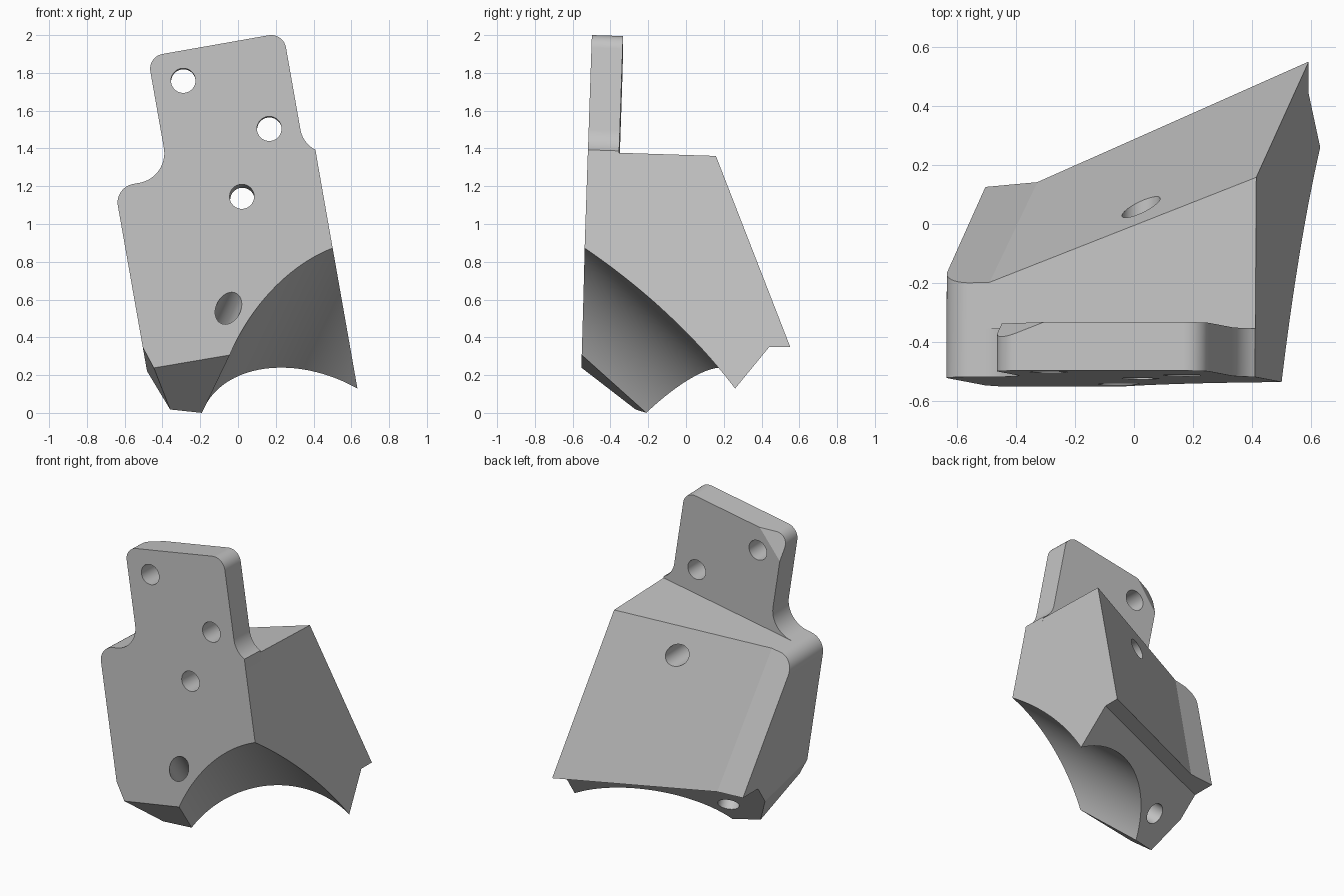
import bpy
import bmesh
from math import cos, sin, pi, radians
from mathutils import Matrix, Vector

if "Cube" in bpy.data.objects:
    bpy.data.objects.remove(bpy.data.objects["Cube"])

# The part leans sideways and very slightly backwards
LEAN = Matrix.Rotation(radians(-10), 4, 'Y') @ Matrix.Rotation(radians(-1.9), 4, 'X')

FRONT, TAB_BACK, DEEP = -0.562, -0.397, 1.2
LEFT, RIGHT, BLOCK_TOP = -0.436, 0.645, 1.272
TAB_LEFT, TAB_RIGHT, TAB_TOP = -0.143, 0.586, 1.923
HOLE_R = 0.065


def make_object(name, bm):
    bmesh.ops.recalc_face_normals(bm, faces=bm.faces)
    mesh = bpy.data.meshes.new(name)
    bm.to_mesh(mesh)
    bm.free()
    obj = bpy.data.objects.new(name, mesh)
    bpy.context.scene.collection.objects.link(obj)
    return obj


def arc(u, w, r, start, end, steps=14):
    angles = [radians(start + (end - start) * i / steps) for i in range(steps + 1)]
    return [(u + r * cos(a), w + r * sin(a)) for a in angles]


def prism(name, outline, near, far):
    bm = bmesh.new()
    face = bm.faces.new([bm.verts.new((u, near, w)) for u, w in outline])
    extruded = bmesh.ops.extrude_face_region(bm, geom=[face])["geom"]
    verts = [g for g in extruded if isinstance(g, bmesh.types.BMVert)]
    bmesh.ops.translate(bm, verts=verts, vec=(0, far - near, 0))
    return make_object(name, bm)


def wedge(*planes):
    """Convex cutter: the space on the positive side of every plane."""
    bm = bmesh.new()
    bmesh.ops.create_cube(bm, size=6)
    for point, normal in planes:
        bmesh.ops.bisect_plane(bm, geom=bm.verts[:] + bm.edges[:] + bm.faces[:],
                               plane_co=point, plane_no=normal, clear_inner=True)
        bmesh.ops.holes_fill(bm, edges=[e for e in bm.edges if e.is_boundary])
    return make_object("cutter", bm)


def rod(centre, axis, radius, segments):
    bm = bmesh.new()
    turn = Vector(axis).to_track_quat('Z', 'Y').to_matrix().to_4x4()
    bmesh.ops.create_cone(bm, cap_ends=True, segments=segments, radius1=radius,
                          radius2=radius, depth=5,
                          matrix=Matrix.Translation(centre) @ turn)
    return make_object("cutter", bm)


def combine(obj, other, operation='DIFFERENCE'):
    other.hide_render = True
    mod = obj.modifiers.new("combine", 'BOOLEAN')
    mod.operation, mod.solver, mod.object = operation, 'EXACT', other
    bpy.context.view_layer.update()
    graph = bpy.context.evaluated_depsgraph_get()
    mesh = bpy.data.meshes.new_from_object(obj.evaluated_get(graph))
    obj.modifiers.clear()
    obj.data = mesh
    bpy.data.objects.remove(other)


def plane(a, b, c, outward):
    a, b, c = Vector(a), Vector(b), Vector(c)
    normal = (b - a).cross(c - a).normalized()
    return a, normal if normal.dot(Vector(outward)) > 0 else -normal


# Block with one rounded upper corner
block_outline = ([(RIGHT, -0.3), (RIGHT, BLOCK_TOP)]
                 + arc(LEFT + 0.1, BLOCK_TOP - 0.1, 0.1, 90, 180)
                 + [(LEFT, -0.3)])
bracket = prism("bracket", block_outline, FRONT, DEEP)

# Mounting tab with rounded top corners and filleted roots
tab_outline = (arc(TAB_RIGHT - 0.08, TAB_TOP - 0.08, 0.08, 0, 90)
               + arc(TAB_LEFT + 0.08, TAB_TOP - 0.08, 0.08, 90, 180)
               + arc(TAB_LEFT - 0.16, BLOCK_TOP + 0.16, 0.16, 0, -90)
               + [(TAB_LEFT - 0.16, 1.2), (RIGHT, 1.2)]
               + arc(TAB_RIGHT + 0.15, 1.402, 0.15, 233, 180))
combine(bracket, prism("tab", tab_outline, FRONT, TAB_BACK), 'UNION')
bracket.data.transform(LEAN)

# Sloping back made of two planes meeting at a shallow valley
valley_top, valley_foot = (-0.49, -0.197, 1.21), (-0.33, 0.14, 0.355)
main_back = plane(valley_top, (0.415, 0.16, 1.355), (0.59, 0.55, 0.35), (0, 1, 0))
side_back = plane(valley_top, valley_foot, (-0.5, 0.13, 0.34), (0, 1, 0))
combine(bracket, wedge(main_back, side_back))

# Underside: slanted saddle end, with a narrow level ledge behind it
tip = Vector((-0.19, -0.21, 0))
underside = plane(tip, (0.63, 0.26, 0.13), (0.59, 0.44, 0.35), (0, 1, -1))
axis = underside[1]
combine(bracket, wedge(underside, ((0, 0, 0.35), (0, 0, -1))))

# Chamfers under the front and the left-hand lower corner
front_chamfer = plane(tip, tip + axis, (-0.45, -0.555, 0.24), (0, -1, -1))
corner_chamfer = plane((-0.5, -0.55, 0.34), (-0.445, -0.555, 0.238),
                       (-0.36, -0.27, 0.02), (-1, 0, -1))
combine(bracket, wedge(front_chamfer))
combine(bracket, wedge(corner_chamfer))

# Round saddle for a tube, and the bolt hole beside it
combine(bracket, rod((0.387, -0.182, -0.246), axis, 0.629, 160))
combine(bracket, rod((-0.05, -0.545, 0.555), axis, HOLE_R, 48))

# Straight bolt holes from the front
for u, w in [(0.02, 1.765), (0.424, 1.435), (0.219, 1.106)]:
    combine(bracket, rod(LEAN @ Vector((u, 0, w)), LEAN.col[1].xyz, HOLE_R, 48))

# Material and shading
grey = bpy.data.materials.new("plain grey")
grey.use_nodes = True
colour = (0.55, 0.55, 0.55, 1)
grey.diffuse_color = colour
grey.node_tree.nodes["Principled BSDF"].inputs["Base Color"].default_value = colour
bracket.data.materials.clear()
bracket.data.materials.append(grey)

bpy.ops.object.select_all(action='DESELECT')
bracket.select_set(True)
bpy.context.view_layer.objects.active = bracket
bpy.ops.object.shade_smooth_by_angle(angle=radians(12))
weighted = bracket.modifiers.new("flat_face_normals", 'WEIGHTED_NORMAL')
weighted.keep_sharp = True
